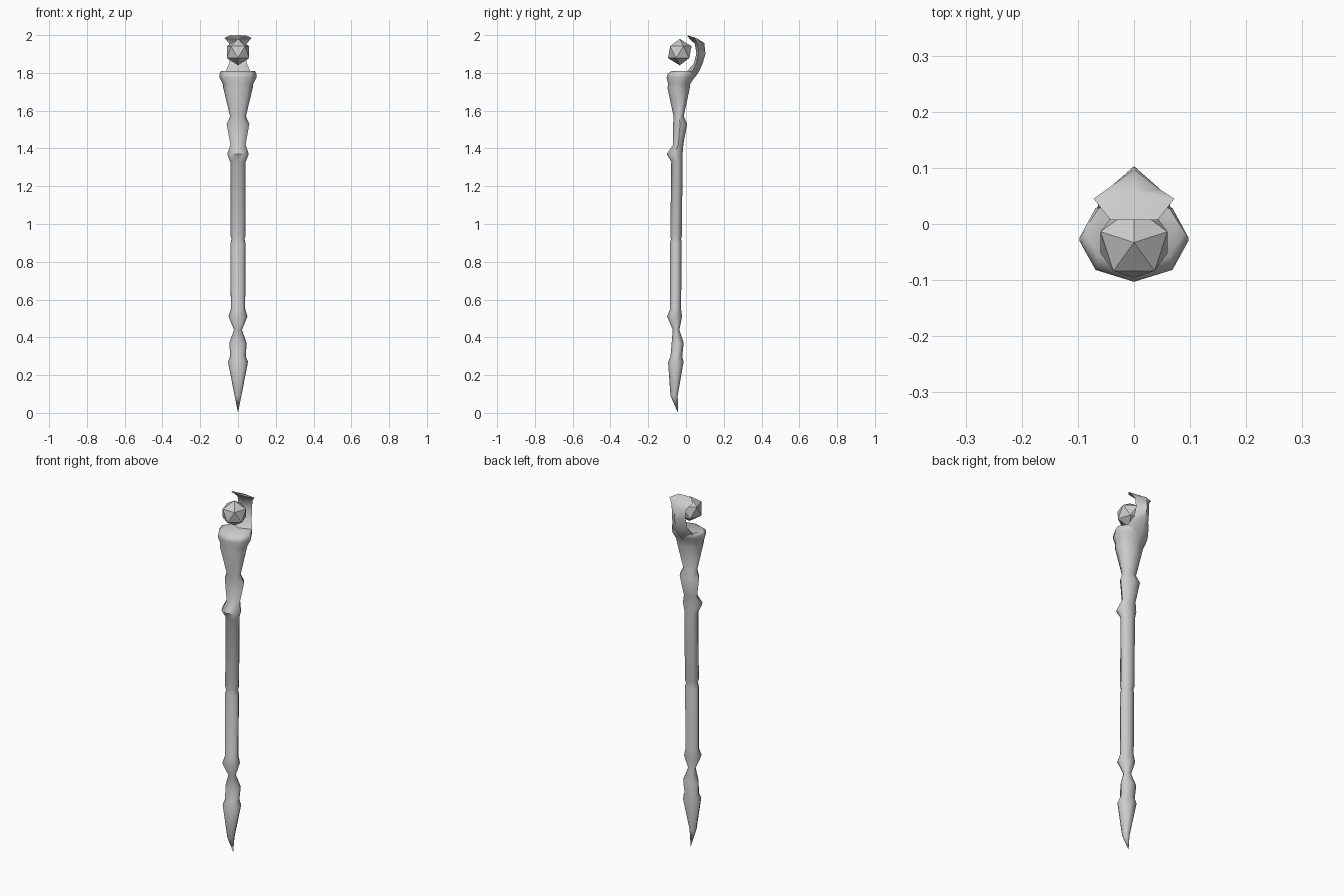
import bpy, bmesh, math


def loft(name, rings, angle=60):
    """Skin a list of equal-sized point rings and cap both ends."""
    bm = bmesh.new()
    loops = [[bm.verts.new(p) for p in r] for r in rings]
    n = len(loops[0])
    for a, b in zip(loops, loops[1:]):
        for i in range(n):
            j = (i + 1) % n
            bm.faces.new((a[i], a[j], b[j], b[i]))
    bm.faces.new(loops[0][::-1])
    bm.faces.new(loops[-1])
    bmesh.ops.remove_doubles(bm, verts=bm.verts, dist=0.0005)
    bmesh.ops.recalc_face_normals(bm, faces=bm.faces)
    me = bpy.data.meshes.new(name)
    bm.to_mesh(me)
    bm.free()
    ob = bpy.data.objects.new(name, me)
    bpy.context.collection.objects.link(ob)
    bpy.ops.object.select_all(action='DESELECT')
    ob.select_set(True)
    bpy.context.view_layer.objects.active = ob
    bpy.ops.object.shade_smooth_by_angle(angle=math.radians(angle))
    return ob


# Staff: (z, half width in x, front y, back y) for each eight-sided ring
profile = [
    (0.00, 0.000, -0.042, -0.042), (0.09, 0.018, -0.082, -0.044),
    (0.27, 0.053, -0.095, -0.013), (0.30, 0.041, -0.082, -0.020),
    (0.37, 0.046, -0.076, -0.012), (0.44, 0.021, -0.070, -0.035),
    (0.51, 0.050, -0.100, -0.021), (0.55, 0.038, -0.084, -0.026),
    (0.90, 0.040, -0.084, -0.023), (0.92, 0.034, -0.080, -0.026),
    (0.94, 0.040, -0.083, -0.022), (1.33, 0.041, -0.078, -0.018),
    (1.37, 0.057, -0.102, -0.018), (1.42, 0.040, -0.068, -0.014),
    (1.53, 0.060, -0.068, 0.006), (1.57, 0.042, -0.066, -0.012),
    (1.72, 0.078, -0.098, 0.020), (1.74, 0.080, -0.094, 0.022),
    (1.775, 0.097, -0.103, 0.042), (1.795, 0.097, -0.098, 0.050),
    (1.81, 0.090, -0.075, 0.045),
]
rings = []
for z, hx, y0, y1 in profile:
    cy, hy = (y0 + y1) / 2, (y1 - y0) / 2
    rings.append([(hx * math.cos(k * math.pi / 4),
                   cy + hy * math.sin(k * math.pi / 4), z) for k in range(8)])
loft("staff_shaft", rings)

# Hook: back ridge (y, z), side corner (x, y, z), inner face (y, z)
hook = [
    ((0.020, 1.740), (0.070, 0.000, 1.765), (-0.020, 1.780)),
    ((0.068, 1.805), (0.064, 0.035, 1.812), (0.012, 1.815)),
    ((0.088, 1.850), (0.046, 0.055, 1.850), (0.042, 1.850)),
    ((0.103, 1.900), (0.042, 0.066, 1.905), (0.055, 1.905)),
    ((0.097, 1.958), (0.046, 0.062, 1.955), (0.046, 1.955)),
    ((0.058, 1.983), (0.072, 0.045, 1.985), (0.028, 1.972)),
    ((0.007, 2.000), (0.042, 0.007, 1.998), (0.007, 1.994)),
]
loft("hook", [[(0, *b), (-sx, sy, sz), (0, *i), (sx, sy, sz)]
              for b, (sx, sy, sz), i in hook], 75)

# Floating faceted orb
bpy.ops.mesh.primitive_ico_sphere_add(
    subdivisions=1, radius=0.07, location=(0, -0.033, 1.91),
    rotation=(0, 0, math.pi / 2))
bpy.context.object.name = "orb"
